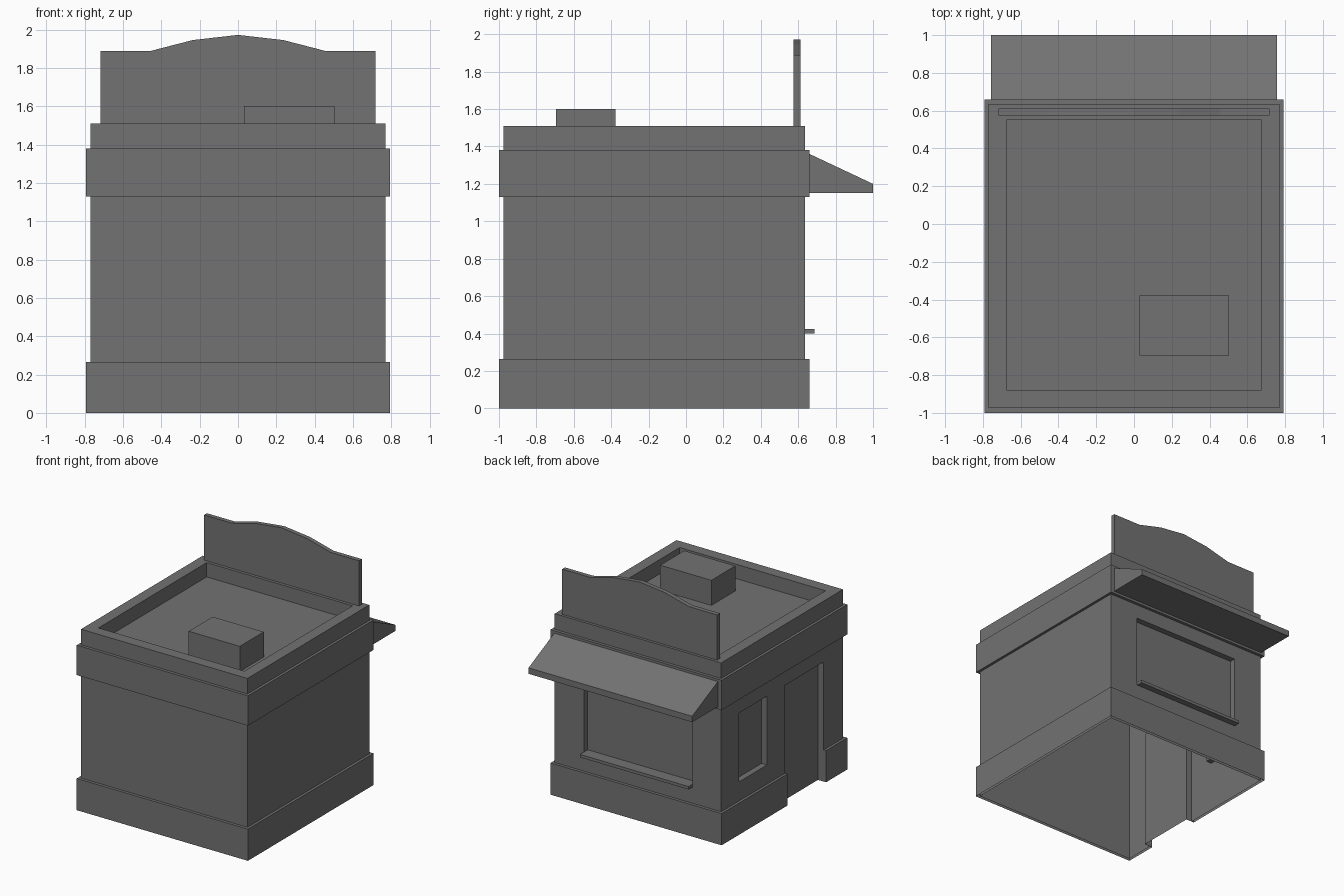
import bpy, bmesh

if "Cube" in bpy.data.objects:
    bpy.data.objects.remove(bpy.data.objects["Cube"])

# one dark grey for the whole building
GREY = bpy.data.materials.new("dark_grey")
GREY.diffuse_color = (0.17, 0.17, 0.17, 1)
GREY.use_nodes = True
GREY.node_tree.nodes["Principled BSDF"].inputs["Base Color"].default_value = GREY.diffuse_color


def finish(name, bm):
    bmesh.ops.recalc_face_normals(bm, faces=bm.faces[:])
    mesh = bpy.data.meshes.new(name)
    bm.to_mesh(mesh)
    bm.free()
    mesh.materials.append(GREY)
    ob = bpy.data.objects.new(name, mesh)
    bpy.context.collection.objects.link(ob)
    return ob


def skin(name, rows, closed=True, caps=False):
    """Join rows of points with quads; caps fill first and last row, or the two ends."""
    bm = bmesh.new()
    rings = [[bm.verts.new(p) for p in row] for row in rows]
    n = len(rows[0])
    for a, b in zip(rings, rings[1:]):
        for i in range(n if closed else n - 1):
            j = (i + 1) % n
            bm.faces.new((a[i], a[j], b[j], b[i]))
    if caps and closed:
        bm.faces.new(rings[0])
        bm.faces.new(rings[-1])
    elif caps:
        bm.faces.new([r[0] for r in rings])
        bm.faces.new([r[-1] for r in rings])
    return finish(name, bm)


def open_bottom(ob):
    """Remove the faces lying on the ground."""
    bm = bmesh.new()
    bm.from_mesh(ob.data)
    floor = [f for f in bm.faces if all(abs(v.co.z) < 1e-4 for v in f.verts)]
    bmesh.ops.delete(bm, geom=floor, context='FACES')
    bm.to_mesh(ob.data)
    bm.free()


def rect(x, y0, y1):
    return [(-x, y1), (x, y1), (x, y0), (-x, y0)]


def at(points, z):
    return [(x, y, z) for x, y in points]


def box(name, x0, x1, y0, y1, z0, z1):
    foot = [(x0, y0), (x1, y0), (x1, y1), (x0, y1)]
    return skin(name, [at(foot, z0), at(foot, z1)], caps=True)


WALL = rect(0.77, -0.975, 0.635)
TRIM = rect(0.792, -1.0, 0.66)
ROOF = rect(0.675, -0.88, 0.55)
DOOR_Y = (-0.72, -0.21)

# walls, parapet and sunken roof
body = skin("walls_and_roof",
            [at(WALL, 0), at(WALL, 1.51), at(ROOF, 1.51), at(ROOF, 1.39)], caps=True)

# recessed shop window, side window and side door
cutters = [
    box("shop_window_cutter", -0.505, 0.5, 0.585, 0.8, 0.425, 1.01),
    box("side_window_cutter", -0.9, -0.72, 0.03, 0.40, 0.425, 1.0),
    box("door_cutter", -0.9, -0.717, *DOOR_Y, -0.1, 1.0),
]
bpy.context.view_layer.objects.active = body
for c in cutters:
    c.hide_render = True
    mod = body.modifiers.new("cut", 'BOOLEAN')
    mod.operation = 'DIFFERENCE'
    mod.solver = 'EXACT'
    mod.object = c
    bpy.ops.object.modifier_apply(modifier=mod.name)
    bpy.data.objects.remove(c)
open_bottom(body)

# base band, interrupted at the door
x_out, x_in = TRIM[0][0], WALL[0][0]
outer = [(x_out, DOOR_Y[1])] + TRIM + [(x_out, DOOR_Y[0])]
inner = [(x_in, DOOR_Y[1])] + WALL + [(x_in, DOOR_Y[0])]
base = skin("base_band", [at(inner, 0), at(outer, 0), at(outer, 0.265), at(inner, 0.265)],
            closed=False, caps=True)
open_bottom(base)

# upper band all the way round
skin("upper_band", [at(WALL, 1.13), at(TRIM, 1.13), at(TRIM, 1.38), at(WALL, 1.38)])

# awning over the shop window
side = [(0.66, 1.15), (1.0, 1.15), (1.0, 1.20), (0.66, 1.36)]
skin("awning", [[(x, y, z) for y, z in side] for x in (-0.757, 0.757)], caps=True)

# sign board with a curved top
half = [(0.717, 1.51), (0.717, 1.888), (0.457, 1.888), (0.237, 1.945)]
outline = half + [(0, 1.972)] + [(-x, z) for x, z in reversed(half)]
skin("sign_board", [[(x, y, z) for x, z in outline] for y in (0.575, 0.612)], caps=True)

# window sill and roof unit
box("window_sill", -0.505, 0.5, 0.635, 0.687, 0.40, 0.425)
box("roof_unit", 0.03, 0.503, -0.695, -0.378, 1.39, 1.60)
